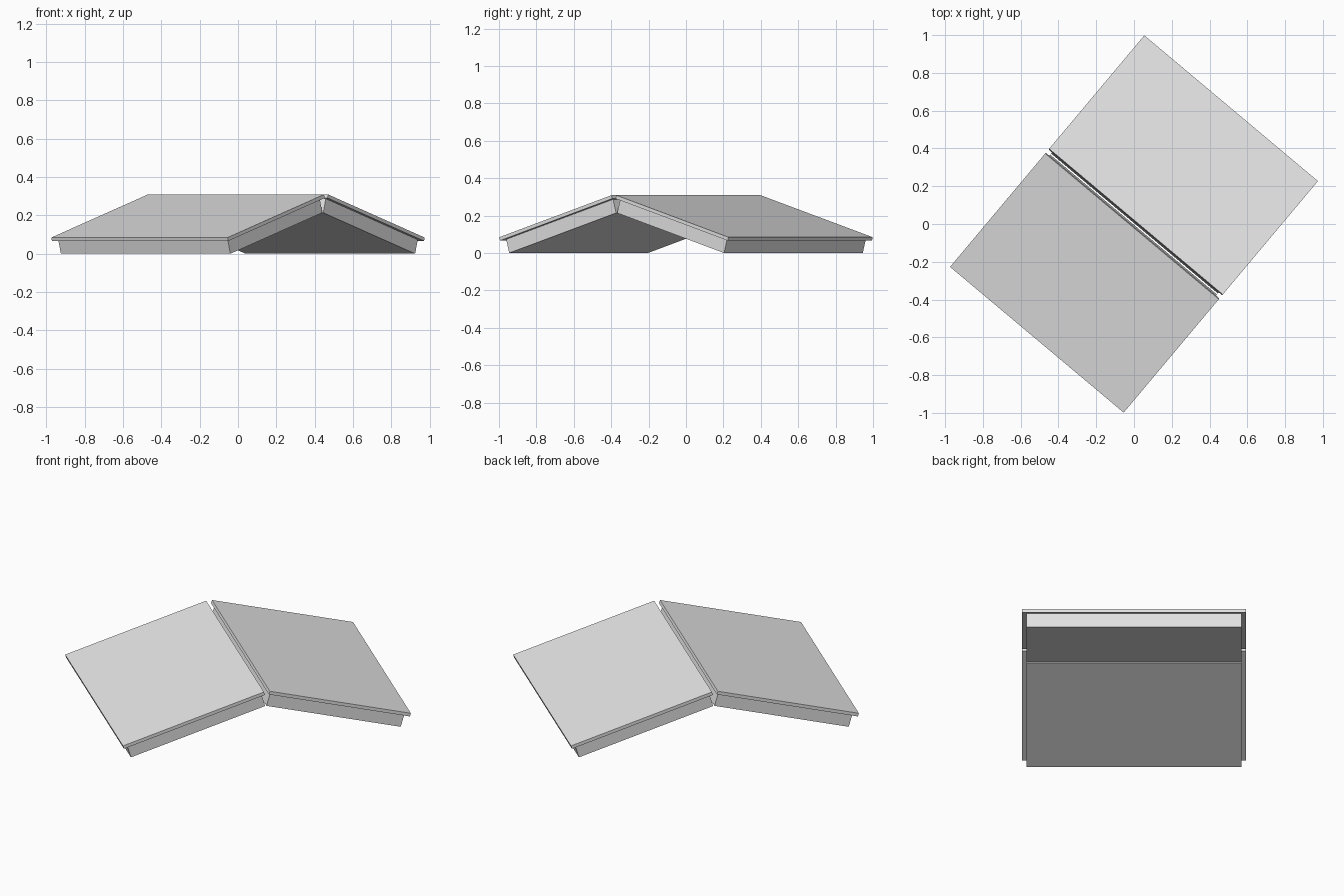
import bpy
import bmesh
from math import radians
from mathutils import Matrix

cube = bpy.data.objects.get("Cube")
if cube:
    bpy.data.objects.remove(cube)

PITCH = radians(16)      # slope of each roof half
TURN = radians(-40)      # heading of the ridge
RIDGE_Z = 0.309          # top edge of the covering at the ridge
RIDGE_GAP = 0.0165       # half the gap between the coverings

grey = bpy.data.materials.new("light_grey")
grey.use_nodes = True
COLOUR = (0.8, 0.8, 0.8, 1)
grey.diffuse_color = COLOUR
grey.node_tree.nodes["Principled BSDF"].inputs["Base Color"].default_value = COLOUR


def slab(name, half_width, start, end, top, bottom, side):
    """Box running down the slope; start/end along it, top/bottom as depth below it."""
    size = Matrix.Diagonal((2 * half_width, end - start, bottom - top, 1))
    centre = Matrix.Translation((0, (start + end) / 2, -(top + bottom) / 2))
    slope = Matrix.Translation((0, RIDGE_GAP, RIDGE_Z)) @ Matrix.Rotation(-PITCH, 4, 'X')
    half_turn = Matrix.Rotation(radians(180) * side, 4, 'Z')
    heading = Matrix.Rotation(TURN, 4, 'Z')

    bm = bmesh.new()
    bmesh.ops.create_cube(bm, size=1, matrix=heading @ half_turn @ slope @ centre @ size)
    mesh = bpy.data.meshes.new(name)
    bm.to_mesh(mesh)
    bm.free()
    mesh.materials.append(grey)
    bpy.context.collection.objects.link(bpy.data.objects.new(name, mesh))


# Each half: a thin overhanging covering on a thicker roof slab
for side, label in enumerate(("back", "front")):
    slab(label + "_roof_covering", 0.6, 0, 0.815, 0, 0.019, side)
    slab(label + "_roof_slab", 0.577, 0.014, 0.79, 0.019, 0.095, side)
